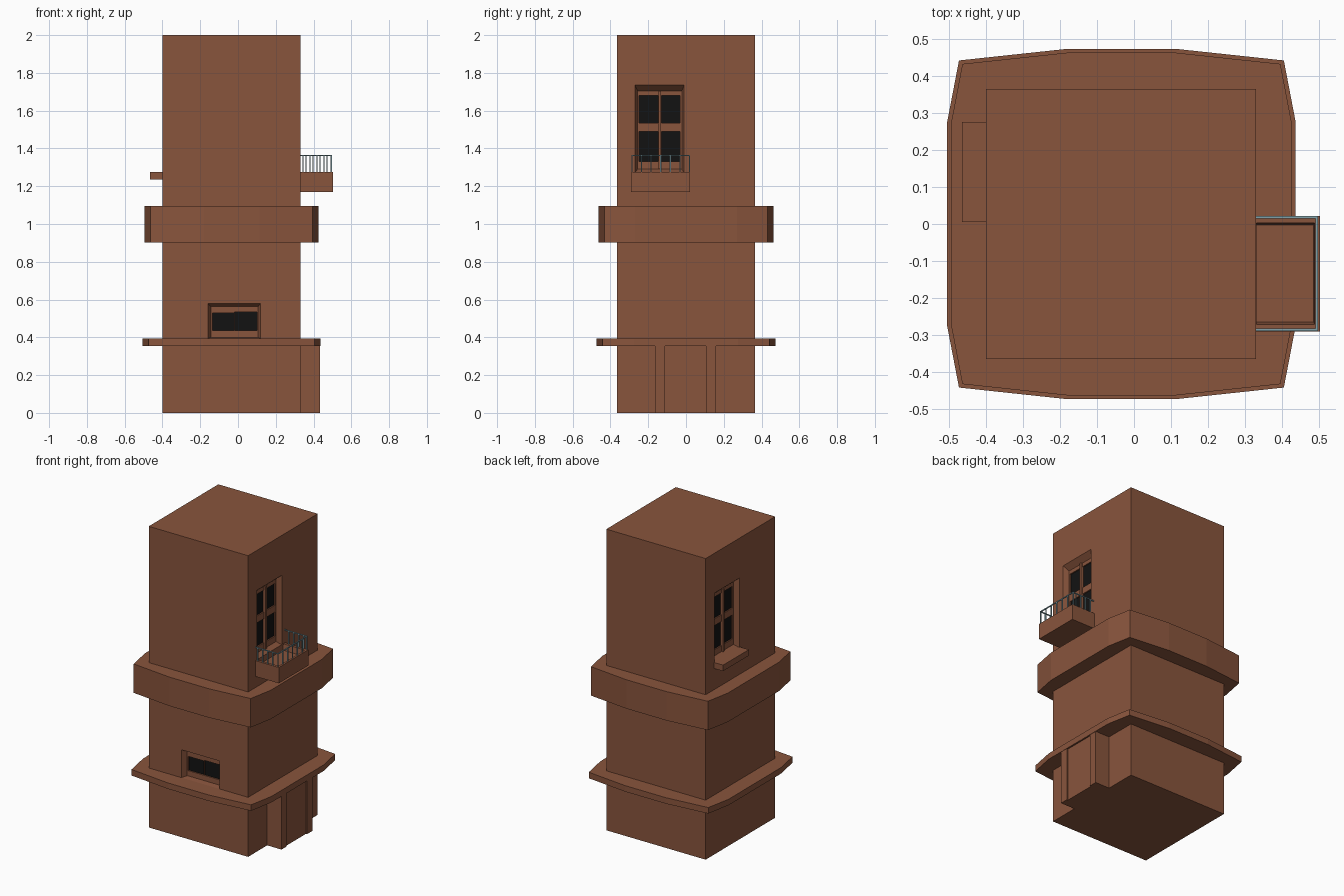
import bpy, bmesh

if "Cube" in bpy.data.objects:
    bpy.data.objects.remove(bpy.data.objects["Cube"])

def material(name, rgb):
    m = bpy.data.materials.new(name)
    m.diffuse_color = (*rgb, 1)
    m.use_nodes = True
    m.node_tree.nodes["Principled BSDF"].inputs["Base Color"].default_value = m.diffuse_color
    return m

BRICK = material("terracotta brown", (0.25, 0.09, 0.046))
BLACK = material("dark glass", (0.006, 0.006, 0.006))
METAL = material("grey blue metal", (0.22, 0.36, 0.40))

def finish(bm, name, mat):
    bmesh.ops.recalc_face_normals(bm, faces=bm.faces)
    me = bpy.data.meshes.new(name)
    bm.to_mesh(me)
    bm.free()
    me.materials.append(mat)
    ob = bpy.data.objects.new(name, me)
    bpy.context.collection.objects.link(ob)
    return ob

def loft(bm, low, high):
    """Closed solid between two matching loops of points."""
    a = [bm.verts.new(p) for p in low]
    b = [bm.verts.new(p) for p in high]
    n = len(a)
    bm.faces.new(a)
    bm.faces.new(b)
    for i in range(n):
        bm.faces.new((a[i], a[(i + 1) % n], b[(i + 1) % n], b[i]))

def rect(x0, x1, y0, y1, z):
    return [(x0, y0, z), (x1, y0, z), (x1, y1, z), (x0, y1, z)]

def add_box(bm, x0, x1, y0, y1, z0, z1):
    loft(bm, rect(x0, x1, y0, y1, z0), rect(x0, x1, y0, y1, z1))

def box(name, mat, *dims):
    bm = bmesh.new()
    add_box(bm, *dims)
    return finish(bm, name, mat)

def cut(target, bm):
    """Subtract a solid from the target, then remove the cutter."""
    cutter = finish(bm, "cutter", BRICK)
    mod = target.modifiers.new("cut", 'BOOLEAN')
    mod.operation, mod.solver, mod.object = 'DIFFERENCE', 'EXACT', cutter
    bpy.context.view_layer.objects.active = target
    bpy.ops.object.modifier_apply(modifier=mod.name)
    bpy.data.objects.remove(cutter)

# Main shaft
tower = box("tower", BRICK, -0.40, 0.33, -0.365, 0.365, 0, 2)

# Wall frames: along wall, height, depth into wall
WALLS = {
    "front": lambda u, z, d: (u, -0.365 + d, z),
    "right": lambda u, z, d: (0.33 - d, u, z),
    "left": lambda u, z, d: (-0.40 + d, u, z),
}

def window(wall, opening, inner, panes):
    """Splayed recess, then deeper panes with dark glass plates."""
    P = WALLS[wall]
    def loop(r, d):
        u0, u1, z0, z1 = r
        return [P(u0, z0, d), P(u1, z0, d), P(u1, z1, d), P(u0, z1, d)]
    bm = bmesh.new()
    loft(bm, loop(opening, 0), loop(inner, 0.035))
    # extend the cutter outside the wall
    bmesh.ops.recalc_face_normals(bm, faces=bm.faces)
    cut(tower, bm)
    glass = bmesh.new()
    for p in panes:
        bm = bmesh.new()
        loft(bm, loop(p, 0.02), loop(p, 0.05))
        cut(tower, bm)
        loft(glass, loop(p, 0.043), loop(p, 0.0505))
    finish(glass, wall + "_window_glass", BLACK)

window("front", (-0.16, 0.12, 0.395, 0.58), (-0.142, 0.106, 0.40, 0.562),
       [(-0.135, -0.02, 0.435, 0.53), (-0.018, 0.10, 0.435, 0.535)])
for wall, y in (("right", -0.14), ("left", 0.14)):
    panes = [(y + a, y + b, z0, z1) for a, b in ((-0.108, -0.008), (0.01, 0.108))
             for z0, z1 in ((1.33, 1.49), (1.535, 1.68))]
    window(wall, (y - 0.13, y + 0.13, 1.272, 1.735),
           (y - 0.116, y + 0.118, 1.29, 1.705), panes)
    # raised centre bar
    x0, x1 = (0.29, 0.305) if wall == "right" else (-0.375, -0.36)
    box(wall + "_window_bar", BRICK, x0, x1, y - 0.006, y + 0.008, 1.29, 1.705)

# Bowed ledges: faceted outline, grown or shrunk by g
def ledge(name, g, z0, z1):
    quarter = [(0.471, 0.275), (0.439, 0.442), (0.15, 0.473)]
    pts = [(x, y) for x, y in quarter]
    pts += [(-x, y) for x, y in reversed(quarter)]
    pts += [(-x, -y) for x, y in quarter]
    pts += [(x, -y) for x, y in reversed(quarter)]
    sx, sy = 1 - g / 0.471, 1 - g / 0.473
    bm = bmesh.new()
    loft(bm, [(x * sx - 0.034, y * sy, z0) for x, y in pts],
         [(x * sx - 0.034, y * sy, z1) for x, y in pts])
    return finish(bm, name, BRICK)

ledge("lower_ledge", 0, 0.355, 0.395)
ledge("upper_ledge", 0.01, 0.903, 1.095)

# Doorway block with shallow door recess
porch = box("doorway", BRICK, 0.32, 0.435, -0.165, 0.16, 0, 0.36)
bm = bmesh.new()
add_box(bm, 0.427, 0.45, -0.11, 0.105, -0.1, 0.354)
cut(porch, bm)

# Left sill
box("left_window_sill", BRICK, -0.465, -0.39, 0.005, 0.275, 1.235, 1.275)

# Balcony tray
balcony = box("balcony", BRICK, 0.325, 0.503, -0.29, 0.022, 1.17, 1.275)
bm = bmesh.new()
loft(bm, rect(0.331, 0.485, -0.265, -0.003, 1.235),
     rect(0.331, 0.49, -0.275, 0.007, 1.30))
cut(balcony, bm)

# Balcony railing: thin posts and a top rail
r = 0.003
X, Y0, Y1, TOP = 0.494, -0.286, 0.018, 1.365
bm = bmesh.new()
def post(x, y):
    add_box(bm, x - r, x + r, y - r, y + r, 1.27, TOP - 2 * r)
for i in range(7):
    post(X, Y0 + (Y1 - Y0) * i / 6)
for y, start in ((Y0, 0.345), (Y1, 0.36)):
    for i in range(4):
        post(start + i * 0.037, y)
    add_box(bm, 0.33, X + r, y - r, y + r, TOP - 2 * r, TOP)
add_box(bm, X - r, X + r, Y0 + r, Y1 - r, TOP - 2 * r, TOP)
finish(bm, "balcony_railing", METAL)
